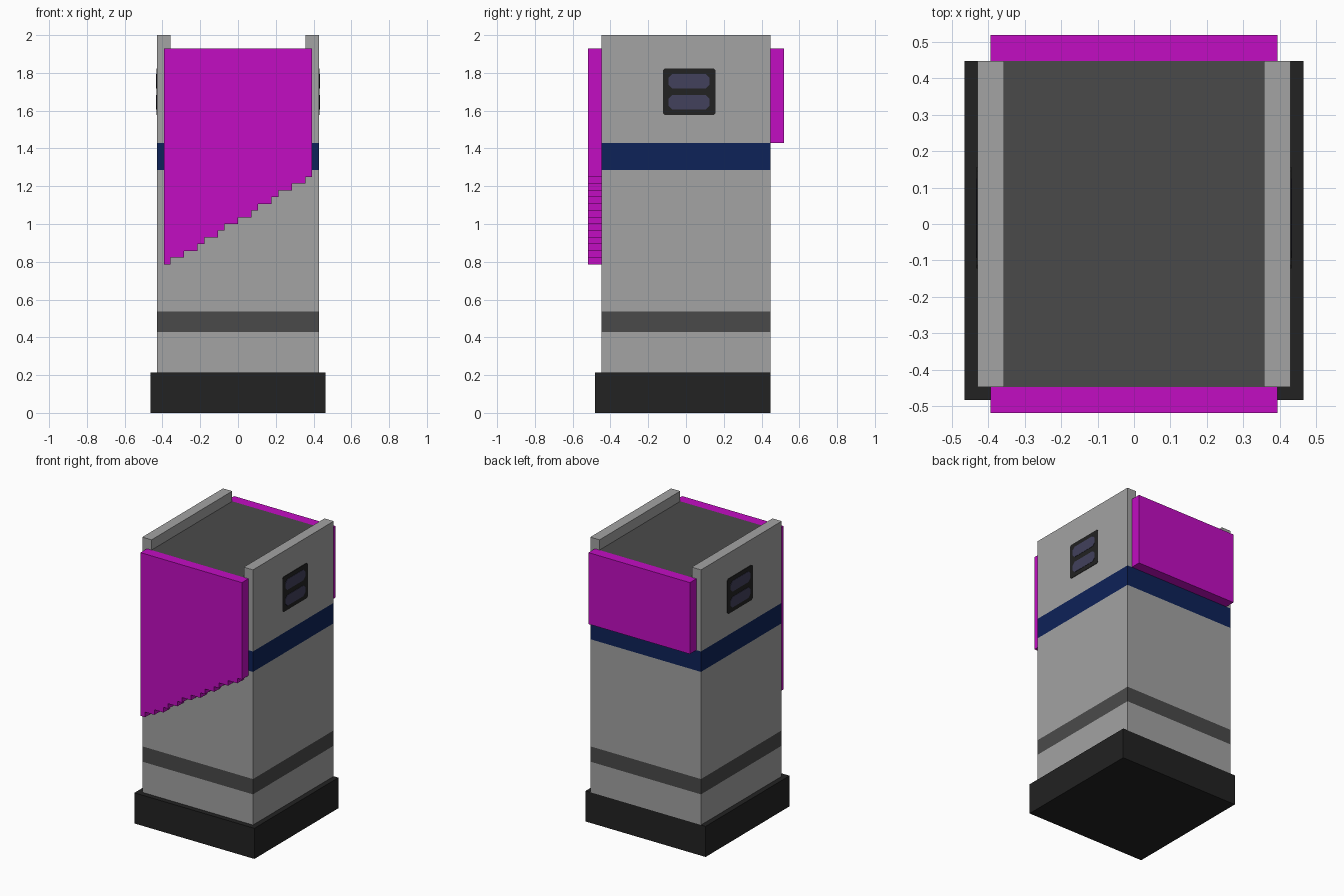
import bpy, bmesh
from mathutils import Vector

cube = bpy.data.objects.get("Cube")
if cube:
    bpy.data.objects.remove(cube, do_unlink=True)

U = 2 / 56  # grid unit: the model is 56 units tall


def material(name, rgb):
    lin = [((c / 255 + 0.055) / 1.055) ** 2.4 if c > 10 else c / 255 / 12.92 for c in rgb]
    m = bpy.data.materials.new(name)
    m.use_nodes = True
    m.diffuse_color = (*lin, 1)
    bsdf = next(n for n in m.node_tree.nodes if n.type == 'BSDF_PRINCIPLED')
    bsdf.inputs["Base Color"].default_value = (*lin, 1)
    bsdf.inputs["Roughness"].default_value = 0.8
    return m


GREY = material("light grey", (163, 163, 163))
DARK = material("dark grey", (74, 74, 74))
BLACK = material("near black", (34, 34, 34))
NAVY = material("navy blue", (13, 34, 88))
MAGENTA = material("magenta", (194, 13, 194))
GLASS = material("dusky violet", (66, 65, 92))


def prism(name, outline, depth, mats):
    """Extrude a closed 3D outline along the depth vector."""
    bm = bmesh.new()
    face = bm.faces.new([bm.verts.new(p) for p in outline])
    ext = bmesh.ops.extrude_face_region(bm, geom=[face])
    bmesh.ops.translate(bm, vec=Vector(depth),
                        verts=[g for g in ext["geom"] if isinstance(g, bmesh.types.BMVert)])
    bmesh.ops.recalc_face_normals(bm, faces=bm.faces[:])
    me = bpy.data.meshes.new(name)
    bm.to_mesh(me)
    bm.free()
    for m in mats:
        me.materials.append(m)
    ob = bpy.data.objects.new(name, me)
    bpy.context.collection.objects.link(ob)
    return ob


def slab(name, xz, y0, y1, mats):
    """Prism along y from an (x, z) outline in grid units."""
    return prism(name, [(x * U, y0 * U, z * U) for x, z in xz], (0, (y1 - y0) * U, 0), mats)


def rect(x, z0, z1):
    return [(-x, z0), (x, z0), (x, z1), (-x, z1)]


# Base plinth, longer at the front
slab("base", rect(13, 0, 6), -13.5, 12.5, [BLACK])

# Body with a raised rail along each side of the recessed roof
body = slab("body", [(-12, 6), (12, 6), (12, 56), (10, 56), (10, 54),
                     (-10, 54), (-10, 56), (-12, 56)],
            -12.5, 12.5, [GREY, DARK, NAVY])
bm = bmesh.new()
bm.from_mesh(body.data)
for z in (12, 15, 36, 40):  # cut the coloured bands
    bmesh.ops.bisect_plane(bm, geom=bm.verts[:] + bm.edges[:] + bm.faces[:],
                           plane_co=(0, 0, z * U), plane_no=(0, 0, 1))
for f in bm.faces:
    c = f.calc_center_median() / U
    roof = f.normal.z > 0.9 and abs(c.x) < 1
    if roof or 12 < c.z < 15:
        f.material_index = 1
    elif 36 < c.z < 40:
        f.material_index = 2
bm.to_mesh(body.data)
bm.free()

# Front drape: lower edge rises in one-unit steps
steps = [-11, -10, -8, -6, -5, -3, -2, 0, 2, 3, 5, 6, 8, 10, 11]
lower = []
for i in range(len(steps) - 1):
    lower += [(steps[i], 22 + i), (steps[i + 1], 22 + i)]
slab("front_drape", lower + [(11, 54), (-11, 54)], -14.5, -12.5, [MAGENTA])

# Back drape
slab("back_drape", rect(11, 40, 54), 12.5, 14.5, [MAGENTA])


def side_plate(name, side, y0, y1, z0, z1, cut, start, thick, mat):
    """Thin plate with clipped corners on a side wall."""
    yz = [(y0 + cut, z0), (y1 - cut, z0), (y1, z0 + cut), (y1, z1 - cut),
          (y1 - cut, z1), (y0 + cut, z1), (y0, z1 - cut), (y0, z0 + cut)]
    prism(name, [(side * start, y, z) for y, z in yz], (side * thick, 0, 0), [mat])


# Side badges: dark plate with two lozenge windows
for side, label in ((1, "left"), (-1, "right")):
    side_plate(label + "_badge", side, -0.122, 0.156, 1.577, 1.823, 0.01, 12 * U, 0.003, BLACK)
    for row, z in (("lower", 1.607), ("upper", 1.718)):
        side_plate(f"{label}_{row}_window", side, -0.093, 0.125, z, z + 0.075, 0.02,
                   12 * U + 0.003, 0.002, GLASS)
